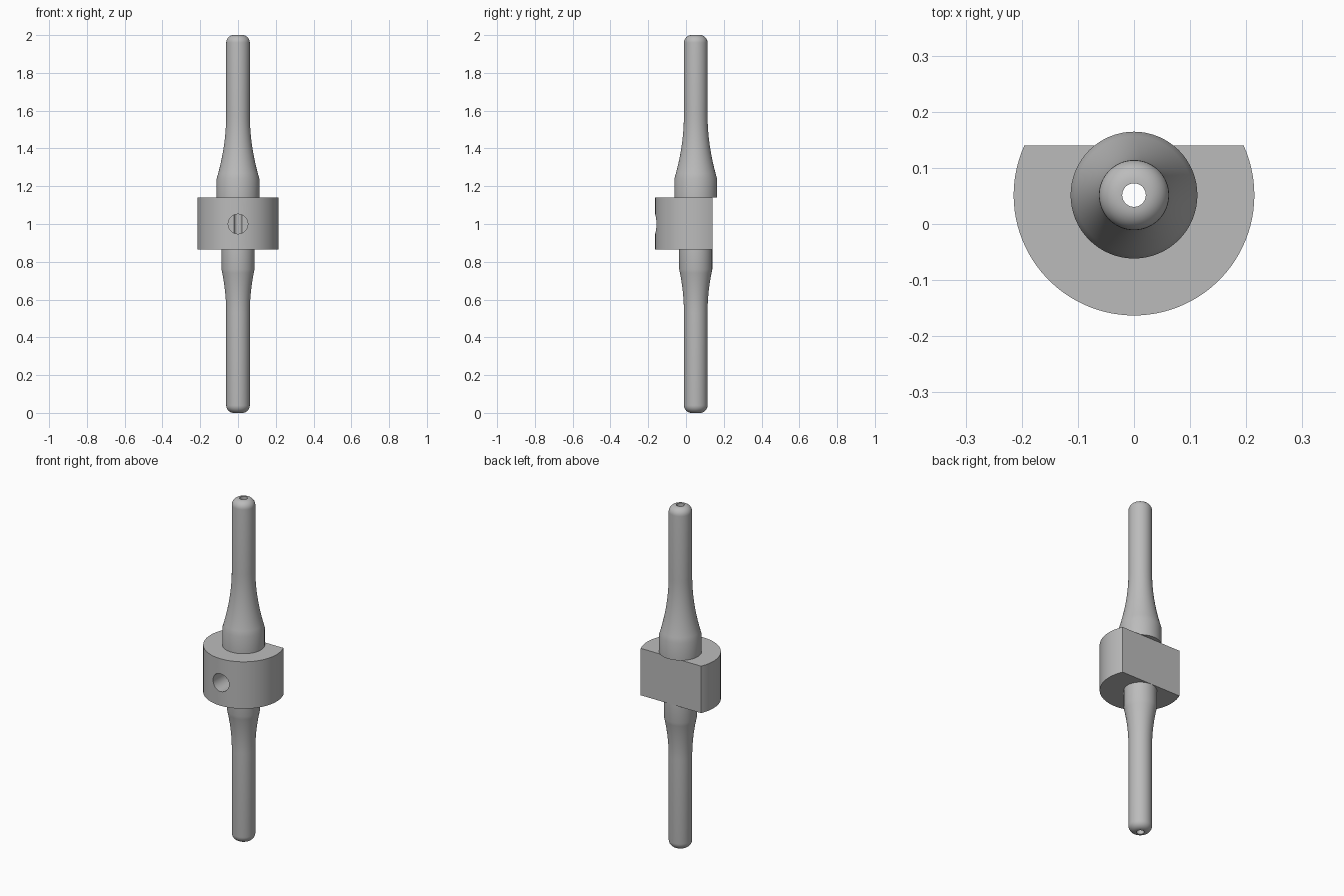
import bpy, bmesh
from math import sin, cos, pi, asin, radians
from mathutils import Matrix

cube = bpy.data.objects.get("Cube")
if cube:
    bpy.data.objects.remove(cube)

AXIS_Y = 0.0515          # the shaft sits behind the centre of the collar
BORE, SHAFT = 0.021, 0.0625
LOW, HIGH = 0.865, 1.14  # underside and top of the collar

grey = bpy.data.materials.new("grey")
grey.use_nodes = True
grey.diffuse_color = (0.5, 0.5, 0.5, 1)
grey.node_tree.nodes["Principled BSDF"].inputs["Base Color"].default_value = (0.5, 0.5, 0.5, 1)


def add_object(name, bm):
    bmesh.ops.recalc_face_normals(bm, faces=bm.faces)
    mesh = bpy.data.meshes.new(name)
    bm.to_mesh(mesh)
    bm.free()
    mesh.materials.append(grey)
    obj = bpy.data.objects.new(name, mesh)
    bpy.context.collection.objects.link(obj)
    return obj


def select(obj):
    bpy.ops.object.select_all(action='DESELECT')
    obj.select_set(True)
    bpy.context.view_layer.objects.active = obj


def smooth(obj):
    select(obj)
    bpy.ops.object.shade_smooth_by_angle(angle=radians(35))


def lathe(name, profile):
    """Revolve a closed (radius, height) outline round the shaft axis."""
    bm = bmesh.new()
    verts = [bm.verts.new((r, AXIS_Y, z)) for r, z in profile]
    edges = [bm.edges.new((v, verts[i - 1])) for i, v in enumerate(verts)]
    bmesh.ops.spin(bm, geom=verts + edges, cent=(0, AXIS_Y, 0), axis=(0, 0, 1),
                   angle=2 * pi, steps=64, use_merge=True)
    bmesh.ops.remove_doubles(bm, verts=bm.verts, dist=1e-5)
    smooth(add_object(name, bm))


def stem_profile(root_z, root_r, shoulder_z, shaft_z, tip_z, fillet):
    """Straight root, concave flare, shaft, rounded tip, then the bore."""
    pts = [(BORE, root_z), (root_r, root_z)]
    for i in range(13):
        t = i / 12
        pts.append((SHAFT + (root_r - SHAFT) * (1 - t) ** 2,
                    shoulder_z + (shaft_z - shoulder_z) * t))
    up = 1 if tip_z > root_z else -1
    for i in range(9):
        a = i / 8 * pi / 2
        pts.append((SHAFT - fillet * (1 - cos(a)), tip_z - up * fillet * (1 - sin(a))))
    return pts + [(BORE, tip_z)]


# Upper and lower stems
lathe("upper_stem", stem_profile(HIGH, 0.113, 1.24, 1.58, 2.0, 0.04))
lathe("lower_stem", stem_profile(LOW, 0.0875, 0.76, 0.53, 0.0, 0.04))

# Collar: a disc with its back sliced flat
radius, flat = 0.2145, 0.0885
a = asin(flat / radius)
bm = bmesh.new()
ring = []
for i in range(65):
    t = -pi - a + (pi + 2 * a) * i / 64
    ring.append(bm.verts.new((radius * cos(t), AXIS_Y + radius * sin(t), LOW)))
face = bm.faces.new(ring)
top = bmesh.ops.extrude_face_region(bm, geom=[face])["geom"]
bmesh.ops.translate(bm, vec=(0, 0, HIGH - LOW),
                    verts=[g for g in top if isinstance(g, bmesh.types.BMVert)])
collar = add_object("collar", bm)


def drill(target, name, r, depth, matrix):
    bm = bmesh.new()
    bmesh.ops.create_cone(bm, cap_ends=True, segments=64, radius1=r, radius2=r,
                          depth=depth, matrix=matrix)
    cutter = add_object(name, bm)
    cutter.hide_render = True
    mod = target.modifiers.new(name, 'BOOLEAN')
    mod.operation, mod.solver, mod.object = 'DIFFERENCE', 'EXACT', cutter
    select(target)
    bpy.ops.object.modifier_apply(modifier=name)
    bpy.data.objects.remove(cutter)


# Central bore, and a side port from the front that meets it
drill(collar, "bore_cutter", BORE, 1, Matrix.Translation((0, AXIS_Y, 1)))
drill(collar, "port_cutter", 0.052, 0.4,
      Matrix.Translation((0, AXIS_Y - 0.2, 1)) @ Matrix.Rotation(pi / 2, 4, 'X'))
smooth(collar)
